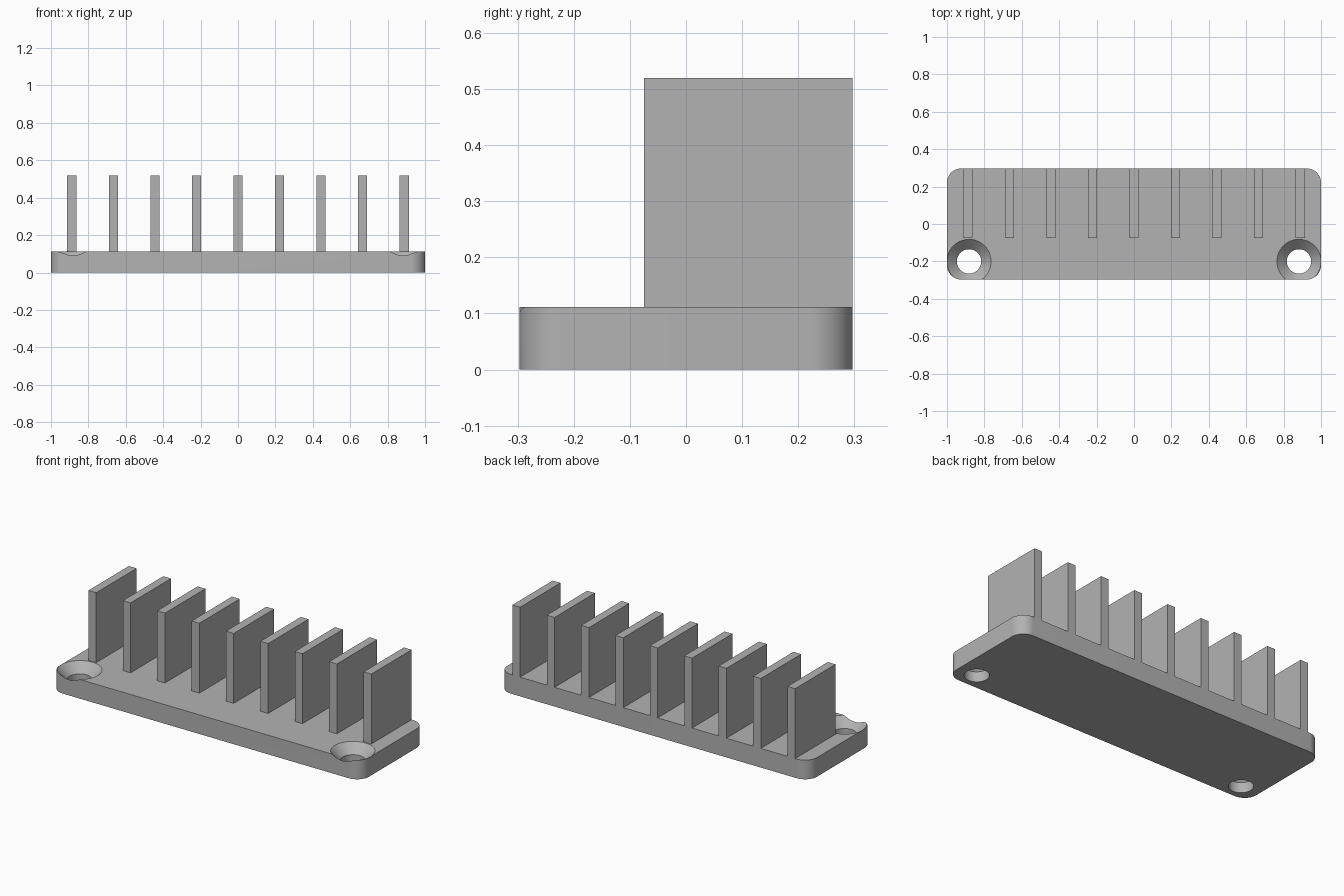
import bpy, bmesh, math

if "Cube" in bpy.data.objects:
    bpy.data.objects.remove(bpy.data.objects["Cube"])

grey = bpy.data.materials.new("plain grey")
grey.diffuse_color = (0.45, 0.45, 0.45, 1)
grey.use_nodes = True
grey.node_tree.nodes["Principled BSDF"].inputs["Base Color"].default_value = grey.diffuse_color

HALF_X, HALF_Y, THICK = 1.0, 0.297, 0.112
CORNER = 0.077
HOLE_X, HOLE_Y, HOLE_R, SINK_R = 0.882, -0.2, 0.065, 0.118


def new_object(name, bm):
    bmesh.ops.recalc_face_normals(bm, faces=bm.faces)
    mesh = bpy.data.meshes.new(name)
    bm.to_mesh(mesh)
    bm.free()
    mesh.materials.append(grey)
    obj = bpy.data.objects.new(name, mesh)
    bpy.context.collection.objects.link(obj)
    return obj


def rounded_plate(name):
    bm = bmesh.new()
    points = []
    for q, (sx, sy) in enumerate([(1, 1), (-1, 1), (-1, -1), (1, -1)]):
        for i in range(17):
            a = math.pi / 2 * (q + i / 16)
            points.append((sx * (HALF_X - CORNER) + CORNER * math.cos(a),
                           sy * (HALF_Y - CORNER) + CORNER * math.sin(a), 0))
    face = bm.faces.new([bm.verts.new(p) for p in points])
    top = bmesh.ops.extrude_face_region(bm, geom=[face])["geom"]
    bmesh.ops.translate(bm, vec=(0, 0, THICK),
                        verts=[v for v in top if isinstance(v, bmesh.types.BMVert)])
    return new_object(name, bm)


def countersink_cutter(name, x, y):
    # Straight bore below, 45 degree cone above
    profile = [(HOLE_R, -0.05), (HOLE_R, THICK - (SINK_R - HOLE_R)),
               (SINK_R + 0.03, THICK + 0.03)]
    n = 64
    bm = bmesh.new()
    rings = [[bm.verts.new((x + r * math.cos(2 * math.pi * i / n),
                            y + r * math.sin(2 * math.pi * i / n), z))
              for i in range(n)] for r, z in profile]
    for low, high in zip(rings, rings[1:]):
        for i in range(n):
            j = (i + 1) % n
            bm.faces.new((low[i], low[j], high[j], high[i]))
    bm.faces.new(rings[0])
    bm.faces.new(rings[-1])
    return new_object(name, bm)


# Base plate with two countersunk screw holes
plate = rounded_plate("base_plate")
bpy.context.view_layer.objects.active = plate
plate.select_set(True)
for side, label in ((-1, "left"), (1, "right")):
    cutter = countersink_cutter(label + "_hole_cutter", side * HOLE_X, HOLE_Y)
    cutter.hide_render = True
    mod = plate.modifiers.new(label + "_hole", 'BOOLEAN')
    mod.operation = 'DIFFERENCE'
    mod.solver = 'EXACT'
    mod.object = cutter
    bpy.ops.object.modifier_apply(modifier=mod.name)
    bpy.data.objects.remove(cutter)
bpy.ops.object.shade_smooth_by_angle(angle=math.radians(30))

# Row of nine upright fins, flush with the back edge
FIN_W, FIN_FRONT, FIN_TOP, PITCH = 0.05, -0.075, 0.52, 0.222
for k in range(9):
    bm = bmesh.new()
    bmesh.ops.create_cube(bm, size=1)
    bmesh.ops.scale(bm, vec=(FIN_W, HALF_Y - FIN_FRONT, FIN_TOP - THICK), verts=bm.verts)
    bmesh.ops.translate(bm, vec=((k - 4) * PITCH, (HALF_Y + FIN_FRONT) / 2,
                                 (FIN_TOP + THICK) / 2), verts=bm.verts)
    new_object("fin_%d" % (k + 1), bm)
